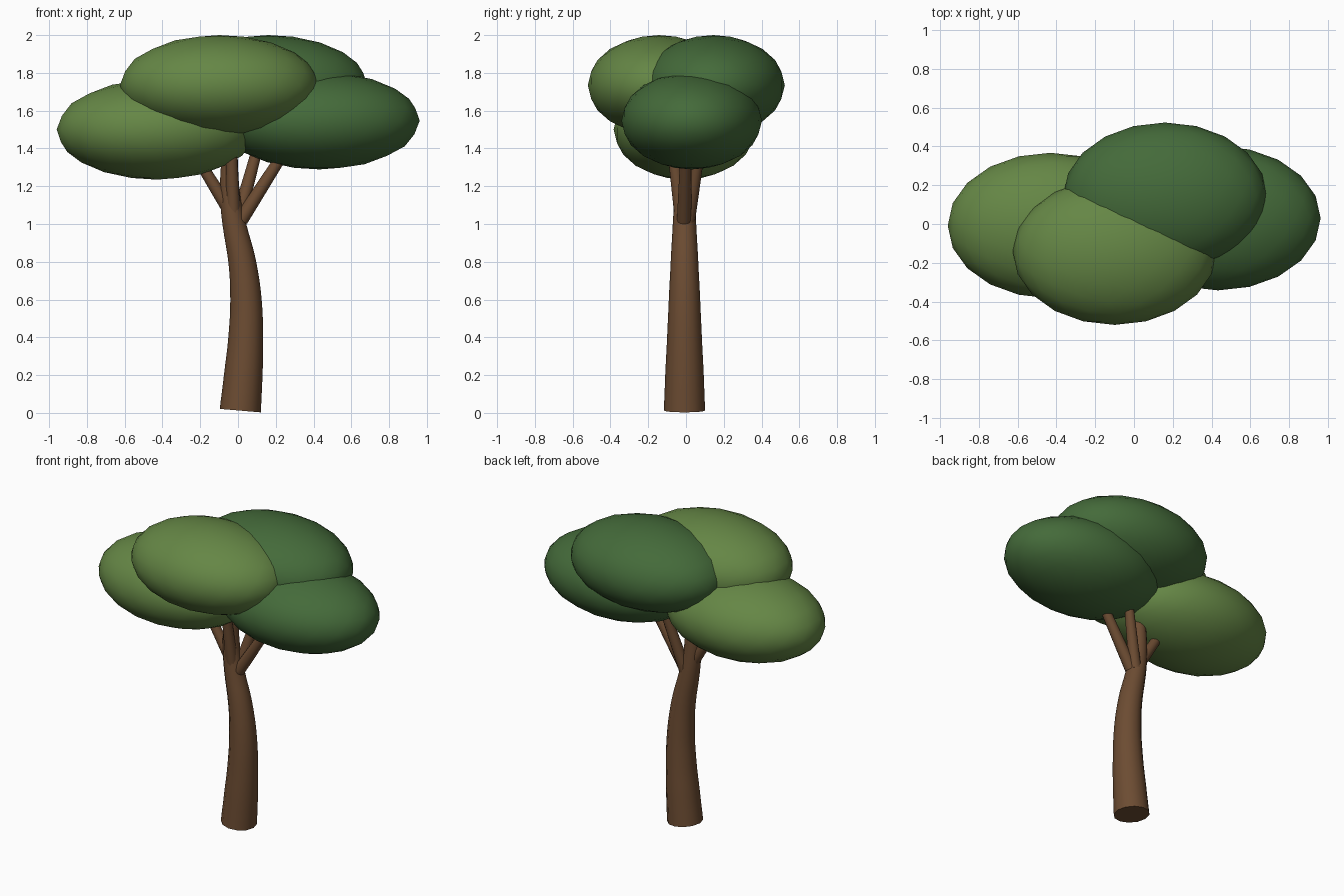
import bpy, math

if "Cube" in bpy.data.objects:
    bpy.data.objects.remove(bpy.data.objects["Cube"])


def material(name, rgb):
    m = bpy.data.materials.new(name)
    m.diffuse_color = (*rgb, 1)
    m.use_nodes = True
    m.node_tree.nodes["Principled BSDF"].inputs["Base Color"].default_value = m.diffuse_color
    return m


BARK = material("bark", (0.15, 0.072, 0.032))
LIGHT = material("light_leaf", (0.13, 0.24, 0.06))
DARK = material("dark_leaf", (0.058, 0.145, 0.042))


def tube(name, points):
    """Tapered round tube through (x, y, z, radius) points."""
    cu = bpy.data.curves.new(name, 'CURVE')
    cu.dimensions = '3D'
    cu.bevel_depth = 1
    cu.bevel_resolution = 4
    cu.resolution_u = 4
    cu.use_fill_caps = True
    sp = cu.splines.new('BEZIER')
    sp.bezier_points.add(len(points) - 1)
    for bp, (x, y, z, r) in zip(sp.bezier_points, points):
        bp.co = (x, y, z)
        bp.radius = r
        bp.handle_left_type = bp.handle_right_type = 'AUTO'
    ob = bpy.data.objects.new(name, cu)
    bpy.context.collection.objects.link(ob)
    bpy.ops.object.select_all(action='DESELECT')
    ob.select_set(True)
    bpy.context.view_layer.objects.active = ob
    bpy.ops.object.convert(target='MESH')
    ob = bpy.context.object
    ob.data.materials.clear()
    ob.data.materials.append(BARK)
    bpy.ops.object.shade_smooth_by_angle(angle=math.radians(40))


def foliage(name, loc, size, mat):
    bpy.ops.mesh.primitive_ico_sphere_add(subdivisions=3, radius=1, location=loc)
    ob = bpy.context.object
    ob.name = name
    ob.scale = size
    bpy.ops.object.transform_apply(location=False, rotation=False, scale=True)
    ob.data.materials.append(mat)
    bpy.ops.object.shade_smooth()


# Curved trunk, continuing up into the crown
tube("trunk", [(0.012, -0.008, 0.012, 0.109), (0.028, -0.008, 0.2, 0.102),
               (0.041, -0.008, 0.4, 0.092), (0.042, -0.008, 0.6, 0.083),
               (0.022, -0.008, 0.8, 0.073), (-0.02, -0.008, 1.0, 0.062),
               (-0.042, -0.008, 1.15, 0.053), (-0.045, -0.008, 1.38, 0.042)])

# Branches fanning out to the foliage
tube("left_branch", [(-0.05, -0.008, 1.08, 0.036), (-0.26, -0.008, 1.42, 0.026)])
tube("right_branch", [(0.015, -0.01, 1.02, 0.038), (0.27, 0.0, 1.42, 0.028)])
tube("front_branch", [(-0.025, -0.025, 1.05, 0.038), (-0.04, -0.09, 1.55, 0.026)])
tube("back_branch", [(0.0, 0.01, 1.02, 0.038), (0.13, 0.09, 1.5, 0.026)])

# Overlapping foliage clumps
foliage("left_foliage", (-0.43, -0.008, 1.5, ), (0.53, 0.375, 0.265), LIGHT)
foliage("front_foliage", (-0.1, -0.142, 1.735), (0.525, 0.378, 0.265), LIGHT)
foliage("back_foliage", (0.16, 0.145, 1.735), (0.525, 0.378, 0.265), DARK)
foliage("right_foliage", (0.432, 0.03, 1.547), (0.53, 0.372, 0.258), DARK)
